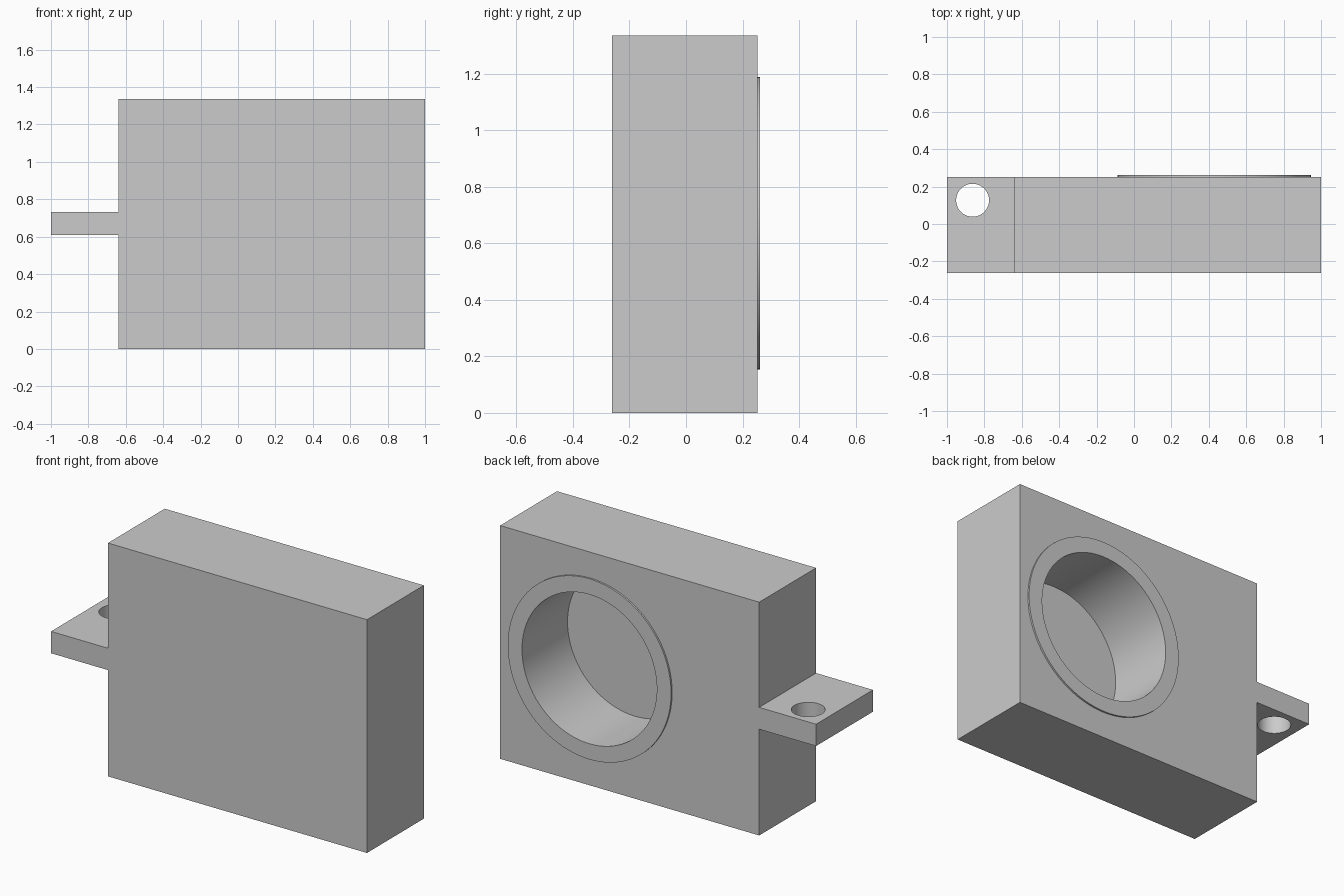
import bpy
import math
from mathutils import Matrix, Vector

old = bpy.data.objects.get("Cube")
if old:
    bpy.data.objects.remove(old, do_unlink=True)

grey = bpy.data.materials.new("light_grey")
grey.use_nodes = True
colour = (0.6, 0.6, 0.6, 1)
grey.diffuse_color = colour
grey.node_tree.nodes["Principled BSDF"].inputs["Base Color"].default_value = colour

FRONT, BACK, RIM = -0.262, 0.252, 0.262   # depth of the block faces and raised rim
SIDE = -0.64                              # block side that carries the lug
BORE = (0.428, 0.67)                      # x, z of the bore axis


def box(name, low, high):
    low, high = Vector(low), Vector(high)
    bpy.ops.mesh.primitive_cube_add(size=1)
    ob = bpy.context.object
    ob.name = name
    ob.data.transform(Matrix.Translation((low + high) / 2) @ Matrix.Diagonal((high - low).to_4d()))
    ob.data.materials.append(grey)
    return ob


def cylinder(name, radius, start, end):
    start, end = Vector(start), Vector(end)
    axis = end - start
    bpy.ops.mesh.primitive_cylinder_add(vertices=96, radius=radius, depth=axis.length)
    ob = bpy.context.object
    ob.name = name
    turn = axis.to_track_quat("Z", "Y").to_matrix().to_4x4()
    ob.data.transform(Matrix.Translation((start + end) / 2) @ turn)
    ob.data.materials.append(grey)
    return ob


def bore_cylinder(name, radius, y0, y1):
    x, z = BORE
    return cylinder(name, radius, (x, y0, z), (x, y1, z))


def cut(ob, cutter):
    cutter.hide_render = True
    mod = ob.modifiers.new("hole", "BOOLEAN")
    mod.operation = "DIFFERENCE"
    mod.solver = "EXACT"
    mod.object = cutter
    bpy.ops.object.select_all(action="DESELECT")
    bpy.context.view_layer.objects.active = ob
    ob.select_set(True)
    bpy.ops.object.modifier_apply(modifier=mod.name)
    bpy.ops.object.shade_smooth_by_angle(angle=math.radians(30))


# Main block, raised rim and the blind bore through both
block = box("block", (SIDE, FRONT, 0), (1, BACK, 1.335))
rim = bore_cylinder("bore_rim", 0.517, BACK, RIM)
bore = bore_cylinder("bore_cutter", 0.427, -0.15, RIM + 0.2)
cut(block, bore)
cut(rim, bore)

# Mounting lug with its bolt hole
lug = box("mounting_lug", (-1, FRONT, 0.608), (SIDE, BACK, 0.733))
bolt = cylinder("bolt_cutter", 0.088, (-0.863, 0.127, 0.4), (-0.863, 0.127, 0.9))
cut(lug, bolt)

for helper in (bore, bolt):
    bpy.data.objects.remove(helper, do_unlink=True)
